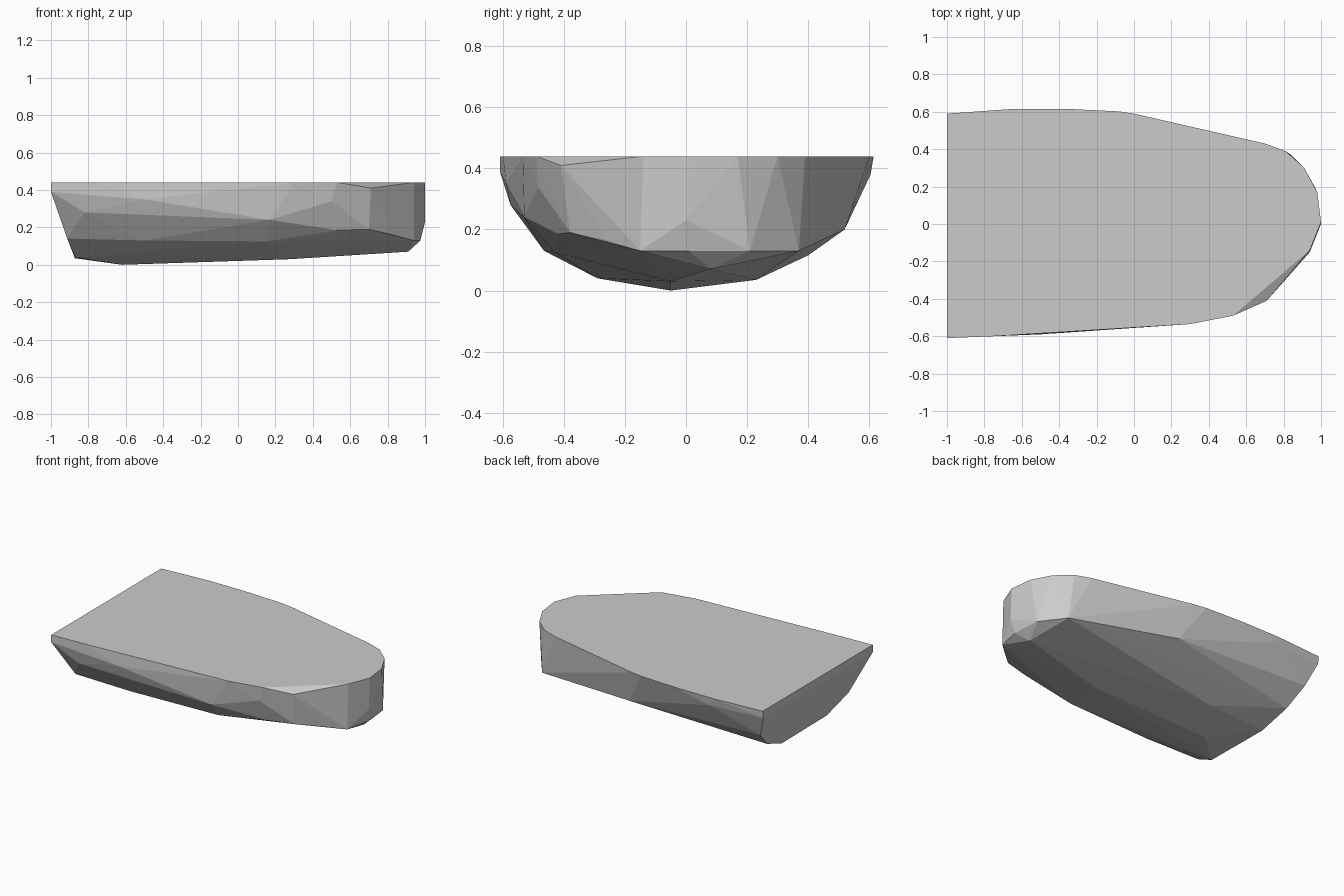
import bpy, bmesh

DECK_Z = 0.44

# Deck outline (x, y), all at deck height
deck = [(-1, 0.59), (-0.65, 0.615), (-0.35, 0.615), (-0.08, 0.602), (0, 0.59),
        (0.7, 0.43), (0.81, 0.39), (0.91, 0.30), (0.98, 0.17), (1, 0.01),
        (0.94, -0.14), (0.53, -0.49), (0.3, -0.535), (-0.75, -0.6), (-1, -0.61)]

# Raked flat transom (x, y, z)
transom = [(-1, -0.61, 0.39), (-0.913, -0.47, 0.14), (-0.872, -0.29, 0.04),
           (-0.872, 0.2, 0.035), (-0.9, 0.4, 0.115), (-0.94, 0.53, 0.235),
           (-1, 0.585, 0.39)]

# Blunt bow corners
bow = [(1, 0.0, 0.23), (0.975, 0.01, 0.13), (0.96, 0.21, 0.13), (0.84, 0.37, 0.13),
       (0.94, -0.15, 0.13), (0.83, -0.26, 0.165), (0.71, -0.41, 0.41),
       (0.70, -0.38, 0.19), (0.91, 0.08, 0.07)]

# Chines along both sides, and the keel line
chines = [(-0.82, -0.575, 0.28), (-0.5, -0.59, 0.35), (0.17, -0.53, 0.24),
          (0.5, -0.485, 0.34), (0.53, -0.42, 0.185), (0.15, -0.43, 0.125),
          (-0.5, -0.465, 0.13), (0.07, 0.52, 0.2), (-0.6, 0.605, 0.38),
          (-0.42, 0.23, 0.035)]
keel = [(-0.62, -0.05, 0.0), (0.28, -0.05, 0.03)]

# Faceted hull: the skin stretched over those lines
points = [(x, y, DECK_Z) for x, y in deck] + transom + bow + chines + keel
bm = bmesh.new()
for p in points:
    bm.verts.new(p)
res = bmesh.ops.convex_hull(bm, input=bm.verts[:])
loose = [v for v in bm.verts if not v.link_faces]
bmesh.ops.delete(bm, geom=loose, context='VERTS')
bmesh.ops.dissolve_limit(bm, angle_limit=0.02, verts=bm.verts[:], edges=bm.edges[:])
bmesh.ops.recalc_face_normals(bm, faces=bm.faces[:])

mesh = bpy.data.meshes.new("hull")
bm.to_mesh(mesh)
bm.free()
hull = bpy.data.objects.new("hull", mesh)
bpy.context.collection.objects.link(hull)

grey = bpy.data.materials.new("light grey")
grey.diffuse_color = (0.6, 0.6, 0.6, 1)
mesh.materials.append(grey)
